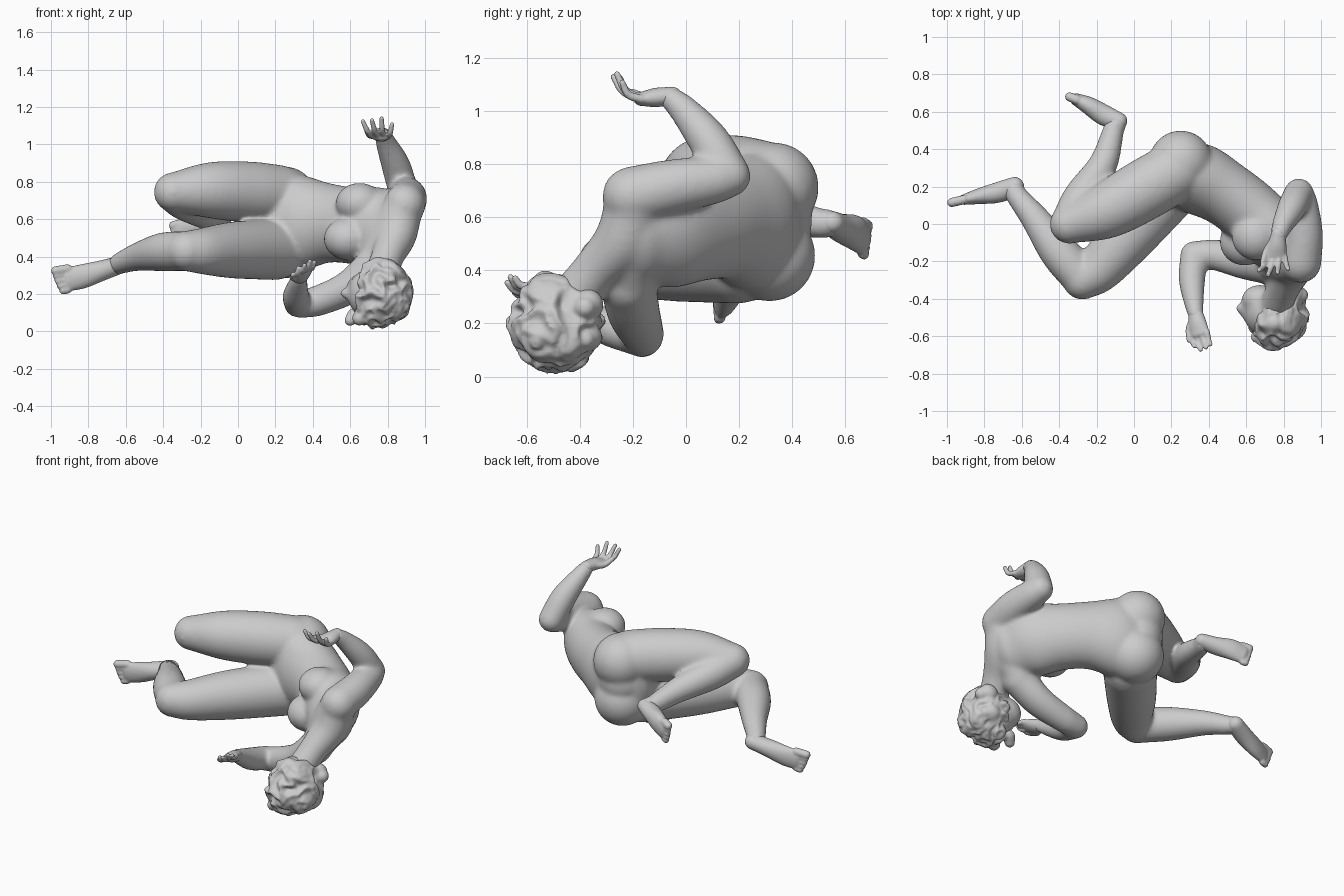
import bpy, bmesh, math
from mathutils import Vector, Matrix, noise

if "Cube" in bpy.data.objects:
    bpy.data.objects.remove(bpy.data.objects["Cube"])

SEG = 36


def catmull(a, b, c, d, t):
    return 0.5 * (2 * b + (c - a) * t + (2 * a - 5 * b + 4 * c - d) * t * t
                  + (3 * b - a - 3 * c + d) * t ** 3)


def tube(bm, pts, wide=(0, 0, 1), wide_end=None, steps=8):
    """Smooth round-ended tube through (x, y, z, half width, half depth)."""
    pts = [Vector(p if len(p) == 5 else (*p, p[3])) for p in pts]
    pts = [2 * pts[0] - pts[1]] + pts + [2 * pts[-1] - pts[-2]]
    path = []
    for i in range(1, len(pts) - 2):
        for s in range(steps):
            path.append(catmull(*pts[i - 1:i + 3], s / steps))
    path.append(pts[-2])
    w0, w1 = Vector(wide), Vector(wide_end or wide)
    rings = []
    for i, p in enumerate(path):
        a, b = path[max(i - 1, 0)], path[min(i + 1, len(path) - 1)]
        t = (Vector(b[:3]) - Vector(a[:3])).normalized()
        w = w0.lerp(w1, i / (len(path) - 1))
        w = (w - t * w.dot(t)).normalized()
        d = t.cross(w)
        angles = [0]
        if i == 0:
            angles = [-80, -60, -40, -20, 0]
        elif i == len(path) - 1:
            angles = [0, 20, 40, 60, 80]
        for g in angles:
            k, off = math.cos(math.radians(g)), math.sin(math.radians(g)) * min(p[3], p[4])
            c = Vector(p[:3]) + t * off
            rings.append([bm.verts.new(c + (w * math.cos(u) * p[3] + d * math.sin(u) * p[4]) * k)
                          for u in (2 * math.pi * j / SEG for j in range(SEG))])
    for r, q in zip(rings, rings[1:]):
        for j in range(SEG):
            bm.faces.new((r[j], r[(j + 1) % SEG], q[(j + 1) % SEG], q[j]))
    bm.faces.new(rings[0][::-1])
    bm.faces.new(rings[-1])


def ball(bm, c, r):
    r = r if isinstance(r, tuple) else (r, r, r)
    bmesh.ops.create_icosphere(bm, subdivisions=4, radius=1,
                               matrix=Matrix.Translation(c) @ Matrix.Diagonal((*r, 1)))


def hand(name, wrist, knuckle, tip, side, bend, thumb, spread):
    bm = bmesh.new()
    w, k, t, s, b = map(Vector, (wrist, knuckle, tip, side, bend))
    s.normalize()
    back = w - (k - w) * .2
    tube(bm, [(*back, .038, .034), (*w.lerp(k, .45), .05, .036), (*k, .056, .026)], wide=s)
    for i, ln in enumerate((.8, 1, 1.02, .78)):
        o = (i - 1.5) * .029
        root = k + s * o
        end = k + (t - k) * ln + s * o * spread - b * ((i + 1) % 2) * .7
        tube(bm, [(*root, .0165), (*(root.lerp(end, .5) + b), .015), (*end, .012)], wide=s)
    root = w.lerp(k, .3) + s * thumb * .03
    tube(bm, [(*root, .022), (*(root.lerp(k, .6) + s * thumb * .045), .018),
              (*(k.lerp(t, .3) + s * thumb * .068), .013)], wide=(.1, .3, 1))
    finish(bm, name, .006, 3)


def foot(name, rings, tip):
    bm = bmesh.new()
    tube(bm, rings)
    a, t = Vector(rings[-1][:3]), Vector(tip)
    for i, ln in enumerate((.4, .6, .78, .92, 1.0)):
        o = Vector((0, 0, (i - 2) * .028))
        r = .02 if i < 4 else .025
        tube(bm, [(*(a + o), r), (*(a.lerp(t, ln) + o), r)])
    finish(bm, name, .007, 5)


def finish(bm, name, voxel, smooth):
    bmesh.ops.recalc_face_normals(bm, faces=bm.faces)
    me = bpy.data.meshes.new(name)
    bm.to_mesh(me)
    bm.free()
    ob = bpy.data.objects.new(name, me)
    bpy.context.collection.objects.link(ob)
    m = ob.modifiers.new("fuse", 'REMESH')
    m.mode, m.voxel_size, m.use_smooth_shade = 'VOXEL', voxel, True
    m = ob.modifiers.new("soften", 'SMOOTH')
    m.factor, m.iterations = .5, smooth
    bpy.ops.object.select_all(action='DESELECT')
    bpy.context.view_layer.objects.active = ob
    ob.select_set(True)
    bpy.ops.object.convert(target='MESH')
    bpy.ops.object.shade_smooth()


body = bmesh.new()
# torso, twisting from the hips to the shoulders
tube(body, [(.22, .27, .585, .265, .17), (.345, .24, .58, .255, .192), (.485, .165, .578, .213, .175),
            (.618, .065, .565, .205, .172), (.735, -.058, .55, .222, .17), (.81, -.17, .52, .185, .135)],
     wide=(0, 0, 1), wide_end=(.42, .05, .9))
# shoulder girdle, trapezius and neck
tube(body, [(.73, -.21, .35, .1), (.82, -.2, .52, .12), (.888, -.2, .67, .11)], wide=(1, 0, 0))
tube(body, [(.87, -.2, .62, .11), (.845, -.24, .51, .108), (.80, -.34, .4, .088), (.76, -.43, .29, .09)],
     wide=(1, 0, 0))
# buttocks and breasts
ball(body, (.25, .33, .712), .17)
ball(body, (.25, .315, .455), .172)
ball(body, (.24, .325, .59), .15)
ball(body, (.65, -.065, .685), (.128, .13, .11))
ball(body, (.59, -.095, .495), (.132, .128, .115))
# upper bent leg
tube(body, [(.22, .28, .73, .16), (.05, .18, .745, .164), (-.15, .07, .755, .15), (-.345, 0, .745, .107)])
tube(body, [(-.345, 0, .74, .102), (-.28, .14, .69, .1), (-.165, .32, .62, .078), (-.11, .5, .578, .058),
            (-.09, .54, .578, .053)])
# lower outstretched leg
tube(body, [(.2, .2, .44, .166), (-.03, -.06, .435, .151), (-.18, -.235, .43, .126), (-.275, -.298, .43, .108)])
tube(body, [(-.275, -.293, .43, .106), (-.4, -.15, .425, .104), (-.53, .03, .4, .077), (-.63, .155, .365, .058),
            (-.64, .19, .355, .054)])
# raised arm
tube(body, [(.892, -.205, .68, .111), (.907, -.05, .715, .103), (.894, .1, .74, .091), (.882, .165, .755, .08)])
tube(body, [(.882, .165, .755, .08), (.845, .088, .885, .078), (.795, -.005, 1.0, .058), (.775, -.06, 1.05, .045)],
     wide=(1, 0, 0))
# lowered arm
tube(body, [(.73, -.22, .35, .105), (.59, -.195, .235, .09, .1), (.43, -.165, .165, .082), (.335, -.165, .147, .076)])
tube(body, [(.32, -.165, .147, .074), (.31, -.3, .19, .071), (.32, -.42, .25, .054), (.33, -.48, .285, .044)])
# face: skull, jaw, nose
ball(body, (.72, -.47, .2), (.135, .14, .14))
ball(body, (.67, -.405, .22), (.095, .08, .095))
tube(body, [(.6, -.5, .19, .02), (.57, -.45, .205, .028)])
finish(body, "figure_body", .0105, 24)

# hands and feet keep finer detail
hand("raised_hand", (.77, -.07, 1.055), (.76, -.17, 1.045), (.742, -.27, 1.128), (1, .1, -.03),
     (0, -.014, -.014), -1, 1.8)
hand("lowered_hand", (.332, -.49, .29), (.35, -.585, .32), (.37, -.67, .36), (1, .2, .45),
     (0, -.012, -.01), -1, 1.1)
foot("upper_foot", [(-.08, .548, .58, .044, .048), (-.16, .582, .56, .054, .056),
                    (-.24, .632, .543, .066, .048), (-.305, .664, .52, .064, .034)], (-.345, .68, .51))
foot("lower_foot", [(-.635, .2, .355, .048, .053), (-.73, .168, .325, .055, .055),
                    (-.83, .148, .295, .065, .042), (-.91, .13, .278, .064, .028)], (-.975, .115, .268))

# wavy hair wrapped round the head, left open at the face
hair = bmesh.new()
bmesh.ops.create_icosphere(hair, subdivisions=6, radius=1)
for v in hair.verts:
    n = v.co.normalized()
    swirl = noise.noise(n * 1.7 + Vector((3, 1, 7)))
    lock = 1 - abs(noise.noise(Vector((n.x * 2.8, n.y * 1.6, n.z * 2.2)) + Vector((swirl, swirl * 2, 5)))) * 2.2
    face = max(0, n.dot(Vector((-.93, .35, .1)).normalized()) - .5)
    r = .16 + .02 * swirl + .03 * lock - .16 * face
    v.co = Vector((.76, -.49, .2)) + Vector((n.x * .97, n.y * 1.0, n.z * 1.02)) * r
# loose locks at the ear and nape
for x, y, z, r in ((.60, -.46, .06, .04), (.65, -.55, .07, .05), (.82, -.39, .24, .06),
                   (.79, -.39, .12, .055), (.72, -.55, .32, .05)):
    tube(hair, [(x, y, z, r * .8), (x + .03, y + .02, z + .03, r), (x + .07, y + .01, z + .02, r * .7)])
finish(hair, "hair", .009, 6)
